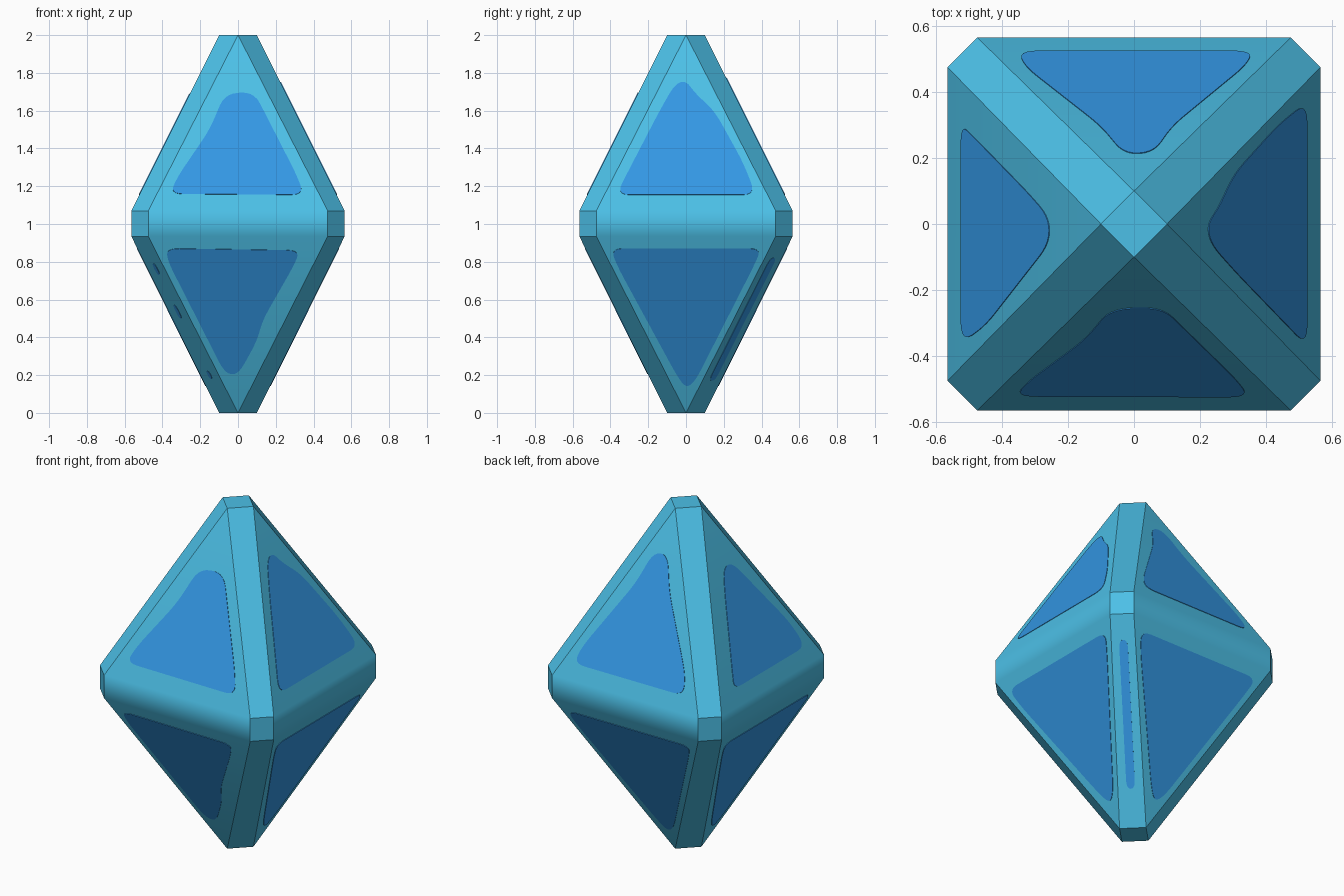
import bpy
import bmesh
from math import radians, sqrt
from mathutils import Matrix, Vector

cube = bpy.data.objects.get("Cube")
if cube:
    bpy.data.objects.remove(cube, do_unlink=True)


def make_material(name, color):
    mat = bpy.data.materials.new(name)
    mat.use_nodes = True
    mat.diffuse_color = color
    mat.node_tree.nodes["Principled BSDF"].inputs["Base Color"].default_value = color
    return mat


CYAN = make_material("light_cyan", (0.074, 0.54, 0.82, 1))
BLUE = make_material("deep_blue", (0.033, 0.31, 0.78, 1))

# Main proportions
HEIGHT = 2.0
BELT_TOP, BELT_LOW = 1.07, 0.935
TIP, WIDE, NARROW = 0.1, 0.565, 0.475


def add_object(name, bm, mat):
    mesh = bpy.data.meshes.new(name)
    bm.to_mesh(mesh)
    bm.free()
    mesh.materials.append(mat)
    obj = bpy.data.objects.new(name, mesh)
    bpy.context.collection.objects.link(obj)
    return obj


# Crystal body: small diamond tips, octagonal belt, bevelled corner strips
def build_body():
    bm = bmesh.new()

    def ring(corners, z):
        verts = []
        for k in range(4):
            turn = Matrix.Rotation(radians(90 * k), 3, "Z")
            verts += [bm.verts.new(turn @ Vector((x, y, z))) for x, y in corners]
        return verts

    belt = [(-NARROW, -WIDE), (NARROW, -WIDE)]
    top = ring([(0, -TIP)], HEIGHT)
    high = ring(belt, BELT_TOP)
    low = ring(belt, BELT_LOW)
    bottom = ring([(0, -TIP)], 0)
    bm.faces.new(top)
    bm.faces.new(bottom)
    for tip, edge in ((top, high), (bottom, low)):
        for k in range(4):
            a, b, c = edge[2 * k], edge[2 * k + 1], edge[(2 * k + 2) % 8]
            bm.faces.new((a, b, tip[k]))
            bm.faces.new((b, c, tip[(k + 1) % 4], tip[k]))
    for i in range(8):
        j = (i + 1) % 8
        bm.faces.new((low[i], low[j], high[j], high[i]))
    bmesh.ops.recalc_face_normals(bm, faces=bm.faces)
    return add_object("crystal_body", bm, CYAN)


body = build_body()
bpy.ops.object.select_all(action="DESELECT")
body.select_set(True)
bpy.context.view_layer.objects.active = body
bpy.ops.object.shade_smooth_by_angle(angle=radians(30))
weighted = body.modifiers.new("weighted_normals", "WEIGHTED_NORMAL")
weighted.keep_sharp = True


def round_corners(points, radius, steps=5):
    pts = [Vector(p) for p in points]
    result = []
    for i, p in enumerate(pts):
        before, after = pts[i - 1] - p, pts[(i + 1) % len(pts)] - p
        a = p + before.normalized() * min(radius, before.length * 0.48)
        b = p + after.normalized() * min(radius, after.length * 0.48)
        for s in range(steps + 1):
            t = s / steps
            result.append(a.lerp(p, t).lerp(p.lerp(b, t), t))
    return result


# Thin coloured plate lying on one sloping facet
def add_panel(name, points, azimuth, tip_r, belt_r, radius=0.07):
    bm = bmesh.new()
    turn = Matrix.Rotation(radians(azimuth), 3, "Z")
    verts = []
    for u, z in round_corners(points, radius):
        t = (HEIGHT - z) / (HEIGHT - BELT_TOP) if z > 1 else z / BELT_LOW
        r = tip_r + (belt_r - tip_r) * t + 0.003
        verts.append(bm.verts.new(turn @ Vector((u, -r, z))))
    face = bm.faces.new(verts)
    face.normal_update()
    if face.normal.dot(turn @ Vector((0, -1, 0))) < 0:
        face.normal_flip()
    obj = add_object(name, bm, BLUE)
    plate = obj.modifiers.new("thickness", "SOLIDIFY")
    plate.thickness = 0.005
    plate.offset = -1


SIDES = ("front", "left", "back", "right")

# Hand-painted looking triangles on the upper facets
upper = (
    [(-.36, 1.16), (.35, 1.155), (.31, 1.26), (.085, 1.7), (-.07, 1.69), (-.15, 1.5), (-.32, 1.25)],
    [(-.37, 1.155), (.37, 1.155), (.3, 1.33), (.15, 1.6), (.05, 1.69), (0, 1.76), (-.06, 1.74), (-.15, 1.58)],
    [(-.36, 1.155), (.35, 1.155), (.33, 1.25), (.1, 1.61), (.03, 1.78), (-.06, 1.77), (-.115, 1.61), (-.34, 1.24)],
    [(-.3, 1.155), (.36, 1.155), (.31, 1.3), (.06, 1.69), (-.02, 1.69), (-.09, 1.57), (-.27, 1.22)],
)

# Lower facets: the front one is lopsided, the rest are alike
plain = [(-.4, .87), (.4, .87), (.36, .78), (.05, .17), (0, .13), (-.05, .2), (-.36, .77)]
lopsided = [(-.38, .87), (.33, .86), (.29, .77), (.13, .49), (.1, .38), (0, .2), (-.07, .21), (-.37, .8)]
lower = (lopsided, plain, plain, plain)

for k, side in enumerate(SIDES):
    add_panel(side + "_upper_panel", upper[k], 90 * k, TIP, WIDE)
    add_panel(side + "_lower_panel", lower[k], 90 * k, TIP, WIDE)

# Narrow streaks on two lower corner strips
STRIP_TIP = TIP / sqrt(2)
STRIP_BELT = (WIDE + NARROW) / sqrt(2)


def add_streak(name, azimuth, z0, z1, half):
    points = [(-half, z0), (half, z0), (half, z1), (-half, z1)]
    add_panel(name, points, azimuth, STRIP_TIP, STRIP_BELT, 0.04)


add_streak("back_left_streak", 135, 0.17, 0.82, 0.023)
for i, (z0, z1) in enumerate(((.73, .79), (.5, .57), (.18, .22))):
    add_streak("front_right_fleck_" + str(i + 1), -45, z0, z1, 0.011)
